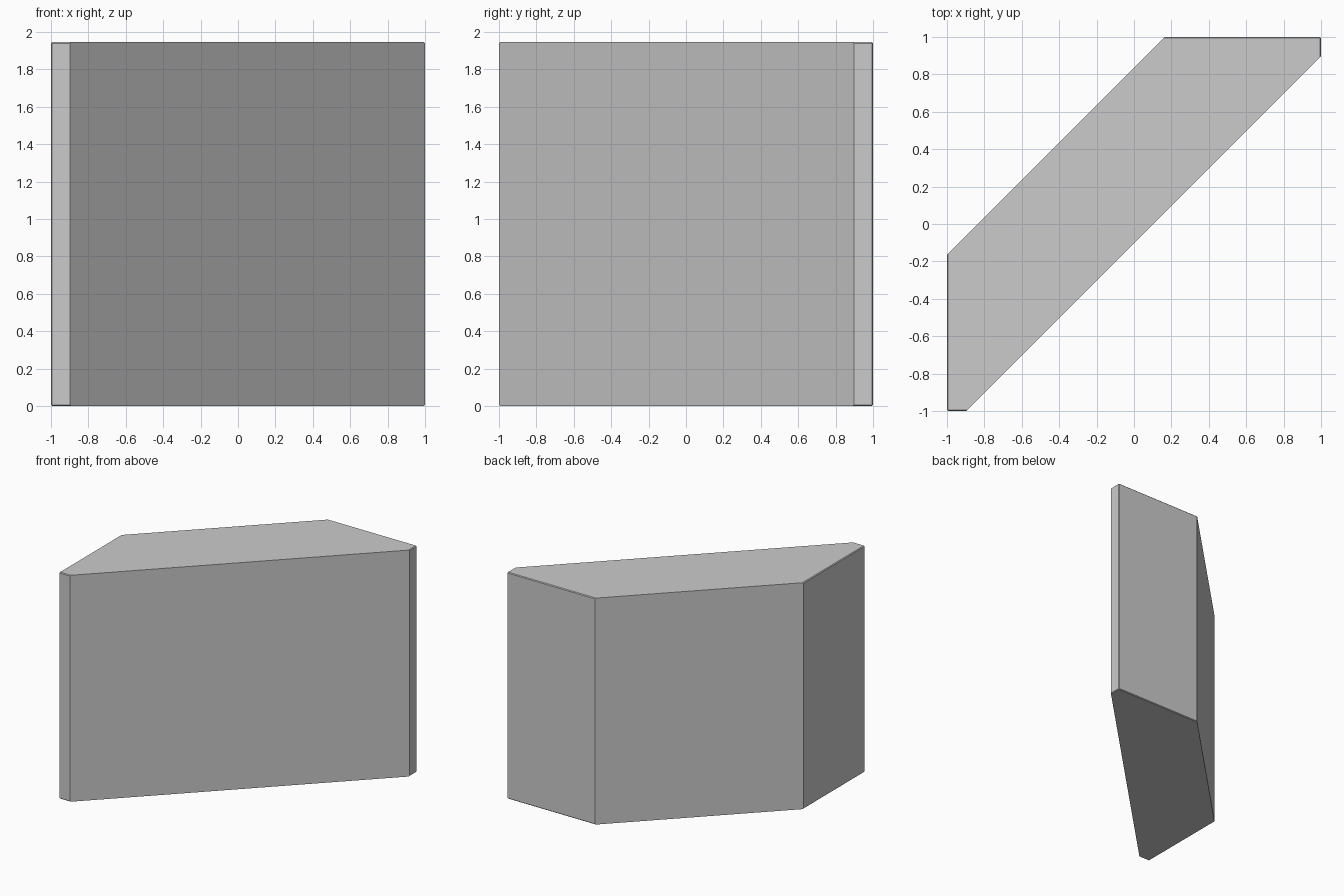
import bpy, bmesh
from mathutils import Vector

if "Cube" in bpy.data.objects:
    bpy.data.objects.remove(bpy.data.objects["Cube"])

HEIGHT = 1.945
EDGE = 0.006  # hairline chamfer on the block edges

# Square block with finely chamfered edges
bm = bmesh.new()
bmesh.ops.create_cube(bm, size=2)
bmesh.ops.scale(bm, vec=(1, 1, HEIGHT / 2), verts=bm.verts)
bmesh.ops.translate(bm, vec=(0, 0, HEIGHT / 2), verts=bm.verts)
bmesh.ops.bevel(bm, geom=bm.edges[:], offset=EDGE, segments=1, affect='EDGES')


def slice_off(point, normal):
    """Cut away everything on the normal side and cap the cut."""
    cut = bmesh.ops.bisect_plane(
        bm, geom=bm.verts[:] + bm.edges[:] + bm.faces[:],
        plane_co=Vector(point), plane_no=Vector(normal), clear_outer=True)
    rim = [e for e in cut['geom_cut'] if isinstance(e, bmesh.types.BMEdge)]
    bmesh.ops.contextual_create(bm, geom=rim)


# Two parallel diagonal cuts leave a slanted wall
slice_off((0, 0.835, 0), (-1, 1, 0))
slice_off((0, -0.102, 0), (1, -1, 0))
bmesh.ops.recalc_face_normals(bm, faces=bm.faces)

mesh = bpy.data.meshes.new("diagonal_wall")
bm.to_mesh(mesh)
bm.free()
wall = bpy.data.objects.new("diagonal_wall", mesh)
bpy.context.collection.objects.link(wall)
